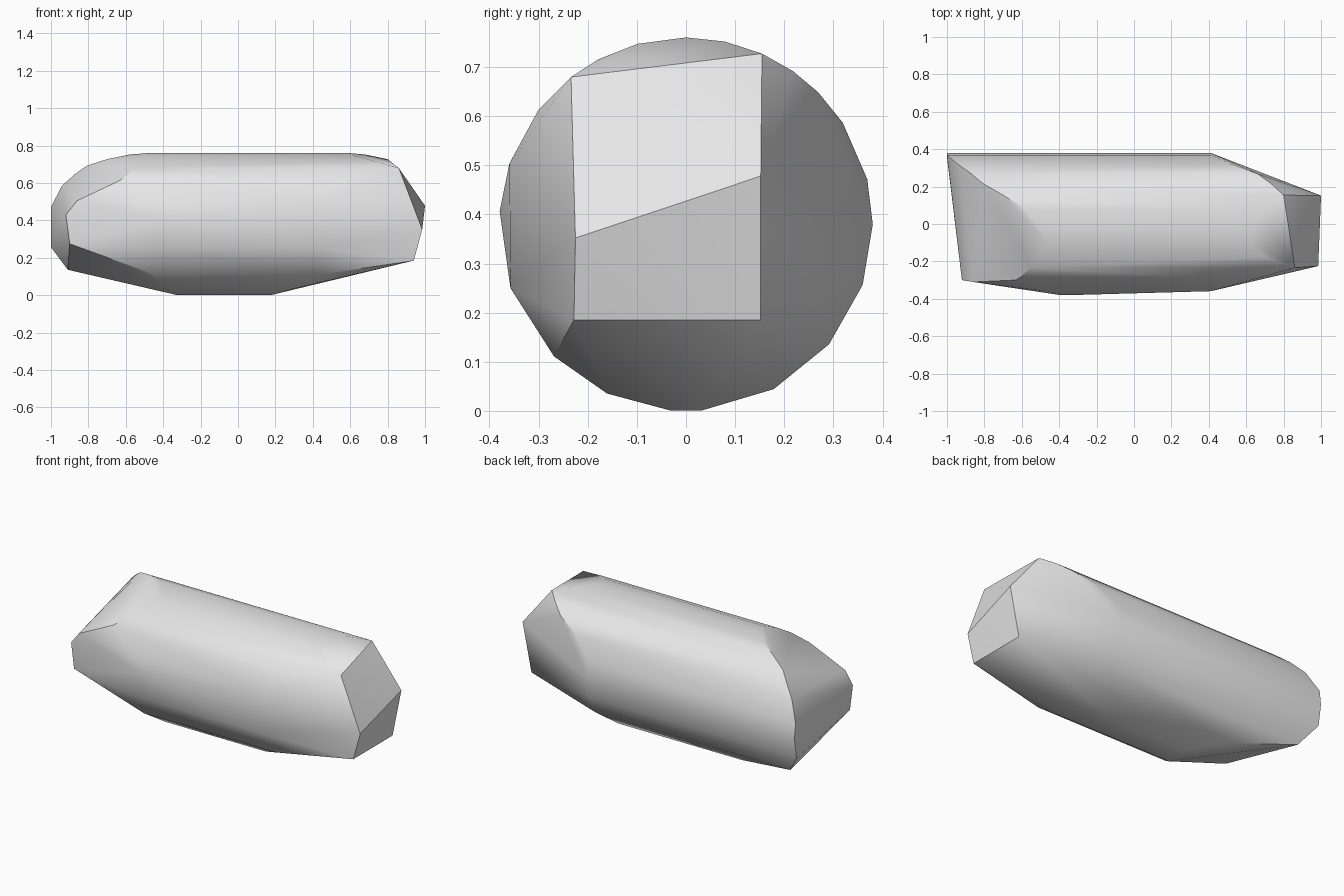
import bpy
import bmesh
from math import cos, sin, radians

cube = bpy.data.objects.get("Cube")
if cube:
    bpy.data.objects.remove(cube)

RADIUS = 0.38

# Rounded body: angle around the long axis, left end x, right end x
staves = [
    (0, -1, .41), (14, -1, .41), (33, -.94, .52), (45, -.87, .66),
    (55, -.81, .73), (66, -.7, .8), (78, -.58, .68), (90, -.48, .59),
    (105, -.46, .62), (118, -.49, .7), (128, -.55, .86), (142, -.63, .55),
    (161, -.47, .41), (176, -.4, -.3), (200, -.42, .41), (225, -.45, .45),
    (245, -.38, .3), (265, -.33, .18), (275, -.33, .18), (298, -.5, .33),
    (320, -.91, .41), (341, -1, .41),
]

# Chipped corners of the two ends
right_corners = [(1, .152, .478), (.985, -.225, .352),
                 (.94, .152, .185), (.94, -.228, .185)]
left_corners = [(-.86, -.31, .505), (-.92, -.3, .43), (-.9, -.3, .275)]

bm = bmesh.new()
for angle, x_left, x_right in staves:
    a = radians(angle)
    for x in (x_left, x_right):
        bm.verts.new((x, RADIUS * cos(a), RADIUS + RADIUS * sin(a)))
for corner in right_corners + left_corners:
    bm.verts.new(corner)

# Wrap everything in one convex shell
hull = bmesh.ops.convex_hull(bm, input=bm.verts[:])
bmesh.ops.delete(bm, geom=list({g for g in hull["geom_interior"] + hull["geom_unused"]
                                if isinstance(g, bmesh.types.BMVert)}), context='VERTS')
bmesh.ops.dissolve_limit(bm, angle_limit=radians(2), verts=bm.verts[:], edges=bm.edges[:])
bmesh.ops.recalc_face_normals(bm, faces=bm.faces[:])

mesh = bpy.data.meshes.new("stone")
bm.to_mesh(mesh)
bm.free()
stone = bpy.data.objects.new("stone", mesh)
bpy.context.collection.objects.link(stone)

# Plain grey stone
grey = bpy.data.materials.new("stone_grey")
grey.use_nodes = True
colour = (.8, .8, .8, 1)
grey.diffuse_color = colour
grey.node_tree.nodes["Principled BSDF"].inputs["Base Color"].default_value = colour
mesh.materials.append(grey)

# Soft body with crisp broken faces
bpy.ops.object.select_all(action='DESELECT')
stone.select_set(True)
bpy.context.view_layer.objects.active = stone
bpy.ops.object.shade_smooth_by_angle(angle=radians(30))
